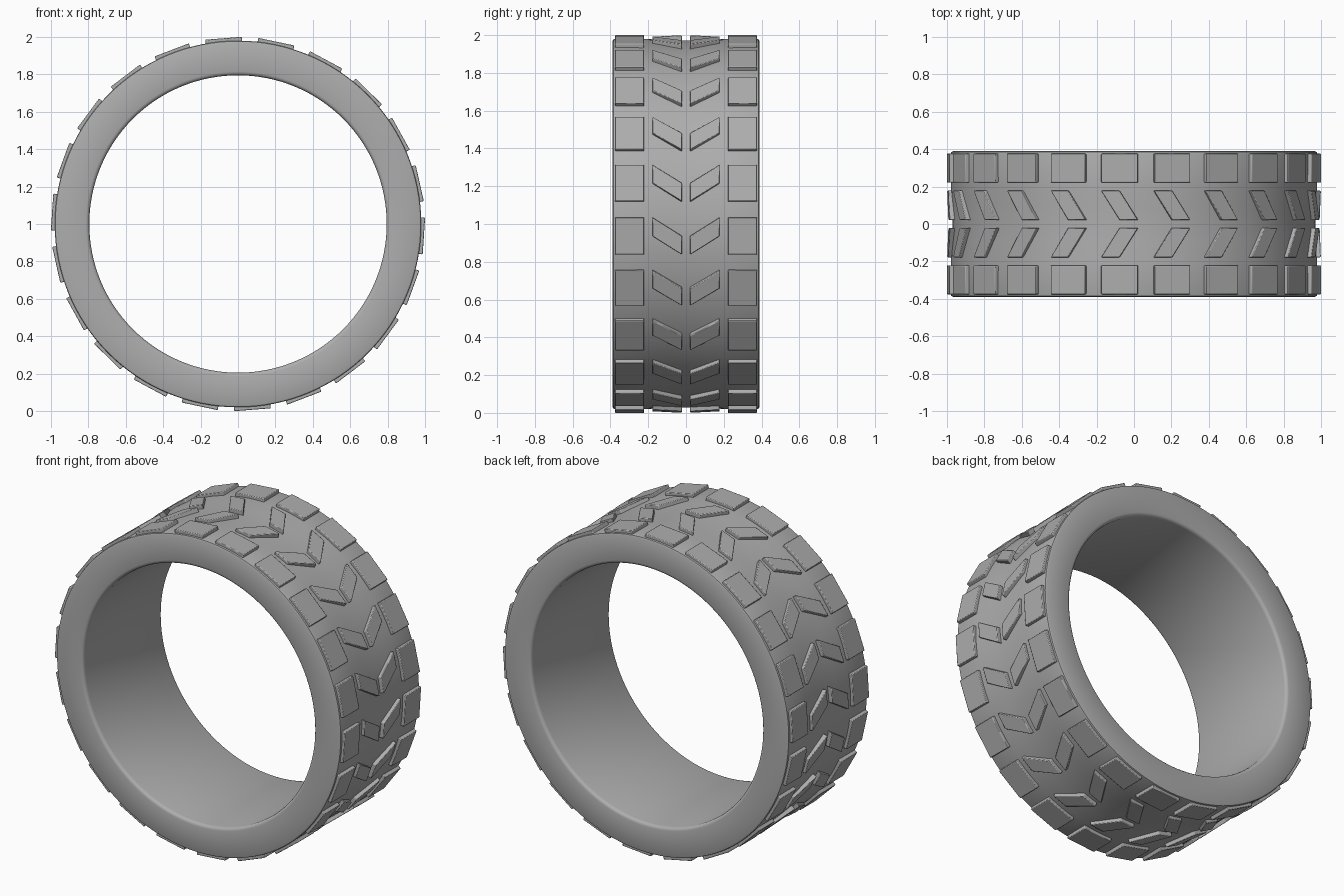
import bpy, bmesh, math
from mathutils import Matrix, Vector

cube = bpy.data.objects.get("Cube")
if cube:
    bpy.data.objects.remove(cube, do_unlink=True)

COUNT = 22                      # tread blocks around the tyre
PHASE = math.radians(-3.7)
CENTRE = Vector((0, 0, 1))

rubber = bpy.data.materials.new("grey rubber")
rubber.use_nodes = True
colour = (0.42, 0.42, 0.42, 1)
rubber.diffuse_color = colour
bsdf = next(n for n in rubber.node_tree.nodes if n.type == "BSDF_PRINCIPLED")
bsdf.inputs["Base Color"].default_value = colour
bsdf.inputs["Roughness"].default_value = 0.7


def finish(bm, name, bevel=0):
    bmesh.ops.recalc_face_normals(bm, faces=bm.faces)
    mesh = bpy.data.meshes.new(name)
    bm.to_mesh(mesh)
    bm.free()
    mesh.materials.append(rubber)
    obj = bpy.data.objects.new(name, mesh)
    obj.location = CENTRE
    bpy.context.collection.objects.link(obj)
    if bevel:
        mod = obj.modifiers.new("soft edges", "BEVEL")
        mod.width = bevel
        mod.segments = 2
        mod.limit_method = "ANGLE"
    bpy.ops.object.select_all(action="DESELECT")
    obj.select_set(True)
    bpy.context.view_layer.objects.active = obj
    bpy.ops.object.shade_smooth_by_angle(angle=math.radians(40))
    return obj


def tread_ring(name, outline, top, bottom=0.955):
    """Repeat a raised block, outlined as (across y, along the tread), on both sides."""
    bm = bmesh.new()
    for i in range(COUNT):
        turn = Matrix.Rotation(-(PHASE + i * math.tau / COUNT), 3, "Y")
        for side in (-1, 1):
            low, high = [[bm.verts.new(turn @ Vector((r, side * y, t))) for y, t in outline]
                         for r in (bottom, top)]
            bm.faces.new(low)
            bm.faces.new(high)
            for a in range(len(outline)):
                b = (a + 1) % len(outline)
                bm.faces.new((low[a], low[b], high[b], high[a]))
    return finish(bm, name, 0.004)


# Tyre body: half cross-section (y, radius), mirrored and revolved about y
half = [(0.0, 0.971), (0.1, 0.974), (0.2, 0.979), (0.375, 0.98), (0.385, 0.977),
        (0.389, 0.968), (0.389, 0.815), (0.386, 0.805), (0.379, 0.798), (0.368, 0.795)]
profile = half + [(-y, r) for y, r in reversed(half[1:])]
bm = bmesh.new()
verts = [bm.verts.new((r, y, 0)) for y, r in profile]
edges = [bm.edges.new((verts[i], verts[(i + 1) % len(verts)])) for i in range(len(verts))]
bmesh.ops.spin(bm, geom=verts + edges, axis=(0, 1, 0), cent=(0, 0, 0),
               angle=math.tau, steps=128, use_merge=True)
bmesh.ops.remove_doubles(bm, verts=bm.verts, dist=0.0001)
finish(bm, "tyre_body")

# Square shoulder blocks along both rims
tread_ring("shoulder_blocks", [(0.222, -0.098), (0.376, -0.098), (0.376, 0.098), (0.222, 0.098)], 0.996)

# Slanted chevron blocks either side of the centre line
tread_ring("chevron_blocks", [(0.022, -0.098), (0.178, 0.0), (0.178, 0.098), (0.022, 0.0)], 0.995)
